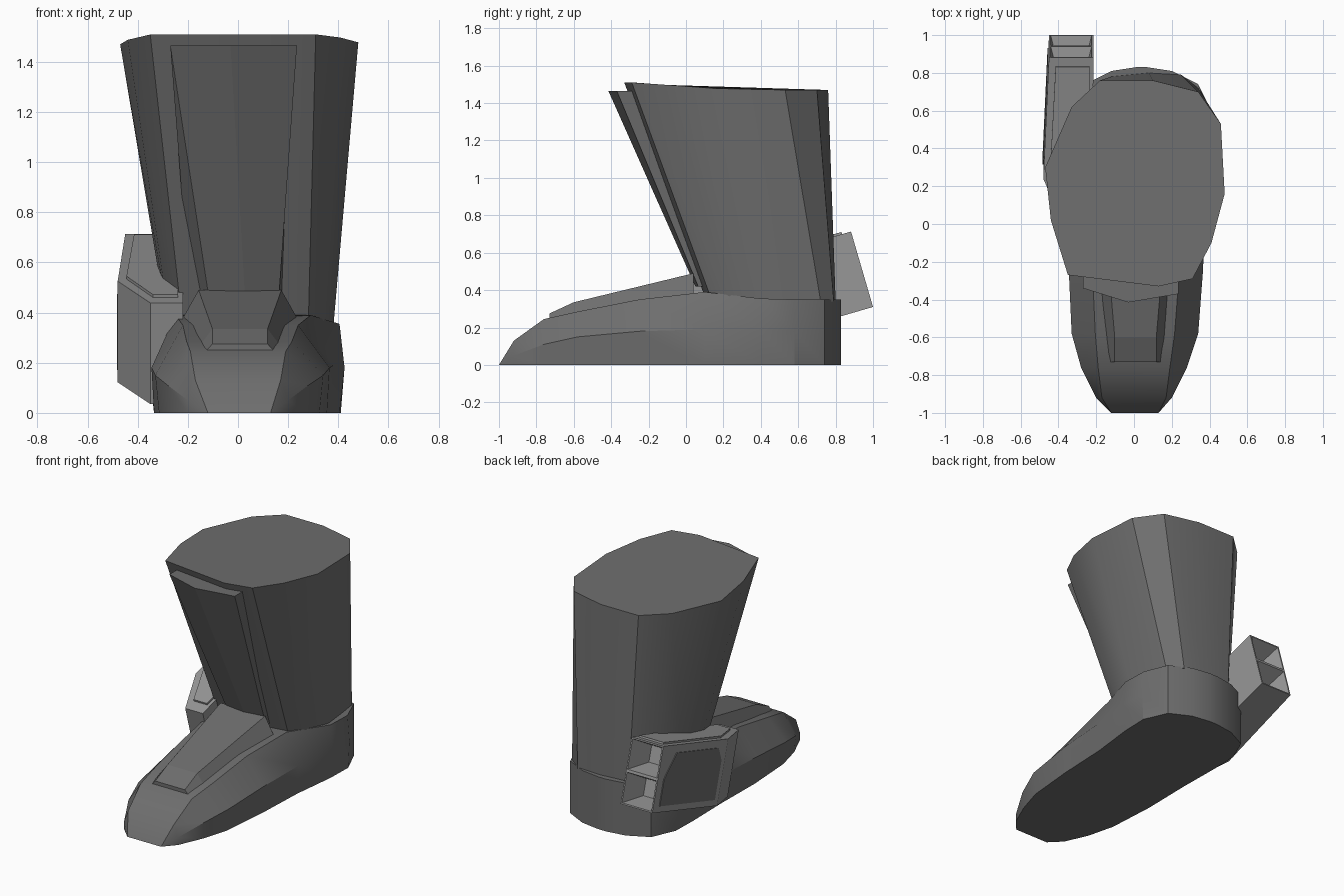
import bpy, bmesh, math
from mathutils import Vector

cube = bpy.data.objects.get("Cube")
if cube:
    bpy.data.objects.remove(cube, do_unlink=True)


def material(name, value):
    mat = bpy.data.materials.new(name)
    mat.use_nodes = True
    color = (value, value, value, 1)
    mat.diffuse_color = color
    mat.node_tree.nodes["Principled BSDF"].inputs["Base Color"].default_value = color
    return mat


DARK = material("dark grey", 0.155)
LIGHT = material("light grey", 0.31)


def finish(bm, name, mat, smooth=True):
    bmesh.ops.remove_doubles(bm, verts=bm.verts, dist=0.0005)
    bmesh.ops.recalc_face_normals(bm, faces=bm.faces)
    mesh = bpy.data.meshes.new(name)
    bm.to_mesh(mesh)
    bm.free()
    mesh.materials.append(mat)
    obj = bpy.data.objects.new(name, mesh)
    bpy.context.collection.objects.link(obj)
    if smooth:
        bpy.ops.object.select_all(action='DESELECT')
        obj.select_set(True)
        bpy.context.view_layer.objects.active = obj
        bpy.ops.object.shade_smooth_by_angle(angle=math.radians(25))
    return obj


def loft(name, rings, mat, smooth=True):
    """Skin closed rings of equal point count and cap both ends."""
    bm = bmesh.new()
    rows = [[bm.verts.new(p) for p in ring] for ring in rings]
    n = len(rows[0])
    for a, b in zip(rows, rows[1:]):
        for i in range(n):
            j = (i + 1) % n
            bm.faces.new((a[i], a[j], b[j], b[i]))
    bm.faces.new(rows[-1])
    if (Vector(rings[0][0]) - Vector(rings[0][1])).length > 0.001:
        bm.faces.new(rows[0])
    return finish(bm, name, mat, smooth)


# Foot: sections of y, centre x, half widths (floor, middle, top), heights (middle, top)
foot = [
    (-1, .005, .125, .125, .125, 0, 0),
    (-.92, 0, .2, .2, .17, .05, .13),
    (-.76, 0, .27, .28, .19, .11, .245),
    (-.58, .005, .32, .335, .21, .15, .285),
    (-.25, .01, .345, .355, .23, .18, .35),
    (.1, .02, .35, .36, .27, .19, .39),
    (.4, .035, .37, .39, .37, .18, .355),
    (.58, .04, .37, .38, .365, .18, .35),
    (.74, .04, .3, .3, .3, .18, .35),
    (.81, .04, .16, .16, .16, .18, .35),
    (.83, .04, .03, .03, .03, .18, .35),
]
loft("foot", [[(cx - b, y, 0), (cx - m, y, zm), (cx - t, y, zt),
               (cx + t, y, zt), (cx + m, y, zm), (cx + b, y, 0)]
              for y, cx, b, m, t, zm, zt in foot], DARK)

# Instep plate: y, half widths (base, top), heights (base, top)
instep = [(-.73, .16, .11, .22, .275), (-.6, .175, .11, .25, .335), (.04, .25, .165, .34, .49)]
loft("instep_plate", [[(.008 - b, y, zb), (.008 - t, y, zt), (.008 + t, y, zt), (.008 + b, y, zb)]
                      for y, b, t, zb, zt in instep], DARK, False)

# Shaft: flared leg with an uneven rim, higher at the front
rim = [(-.35, -.27), (-.44, .02), (-.47, .3), (-.33, .62), (-.18, .76), (.1, .76),
       (.34, .70), (.46, .53), (.48, .16), (.41, -.1), (.31, -.29), (.13, -.33)]
ankle = [(-.22, .13), (-.27, .28), (-.28, .45), (-.23, .65), (-.12, .78), (.08, .8),
         (.25, .79), (.34, .72), (.38, .42), (.34, .24), (.28, .14), (.13, .11)]


def rim_height(y):
    return 1.47 + .04 * min(1, max(0, (.27 - y) / .55))


loft("shaft", [[(x, y, .34) for x, y in ankle],
               [(x, y, rim_height(y)) for x, y in rim]], DARK)

# Shin plate: bent plate tapering down the front of the shaft
shin_top = [(-.27, -.25), (-.27, -.34), (-.03, -.415), (.235, -.37), (.235, -.25)]
shin_low = [(-.19, .16), (-.11, .065), (.03, .05), (.16, .065), (.21, .16)]
loft("shin_plate", [[(x, y, .42) for x, y in shin_low],
                    [(x, y, 1.465) for x, y in shin_top]], DARK, False)


# Thruster frame: s runs forward from the nozzle end, h runs up
def tilt(x, s, h):
    return Vector((x, 1 - .96 * s - .28 * h, .31 - .28 * s + .96 * h))


HEIGHT = .42
plan = [(-.45, 0), (-.48, .67), (-.35, .98), (-.22, .98), (-.215, 0)]
bm = bmesh.new()
low = [bm.verts.new(tilt(x, s, 0)) for x, s in plan]
high = [bm.verts.new(tilt(x, s, HEIGHT)) for x, s in plan]
mid_out, mid_in = [bm.verts.new(tilt(plan[i][0], 0, HEIGHT / 2)) for i in (0, -1)]
bm.faces.new(low)
bm.faces.new(high)
bm.faces.new((low[0], low[1], high[1], high[0], mid_out))
bm.faces.new((low[-1], low[-2], high[-2], high[-1], mid_in))
for i in (1, 2):
    bm.faces.new((low[i], low[i + 1], high[i + 1], high[i]))
cells = [bm.faces.new((low[0], low[-1], mid_in, mid_out)),
         bm.faces.new((mid_out, mid_in, high[-1], high[0]))]
bmesh.ops.recalc_face_normals(bm, faces=bm.faces)
# Two tapered nozzle openings
bmesh.ops.inset_individual(bm, faces=cells, thickness=.013)
bmesh.ops.inset_individual(bm, faces=cells, thickness=.06, depth=-.16)
finish(bm, "thruster", LIGHT, False)

# Thruster side plate lying on the outer wall
side = [(.06, .04), (.06, .21), (.15, .37), (.58, .37), (.63, .29), (.63, .04)]


def wall_x(s):
    return -.45 - .03 * s / .67


loft("thruster_side_plate", [[tilt(wall_x(s) + off, s, h) for s, h in side]
                             for off in (.004, -.005)], DARK, False)

# Thruster top plate, slightly raised
cover = [(-.415, .05), (-.445, .64), (-.34, .9), (-.24, .9), (-.235, .05)]
loft("thruster_top_plate", [[tilt(x, s, HEIGHT + off) for x, s in cover]
                            for off in (-.003, .012)], LIGHT, False)
